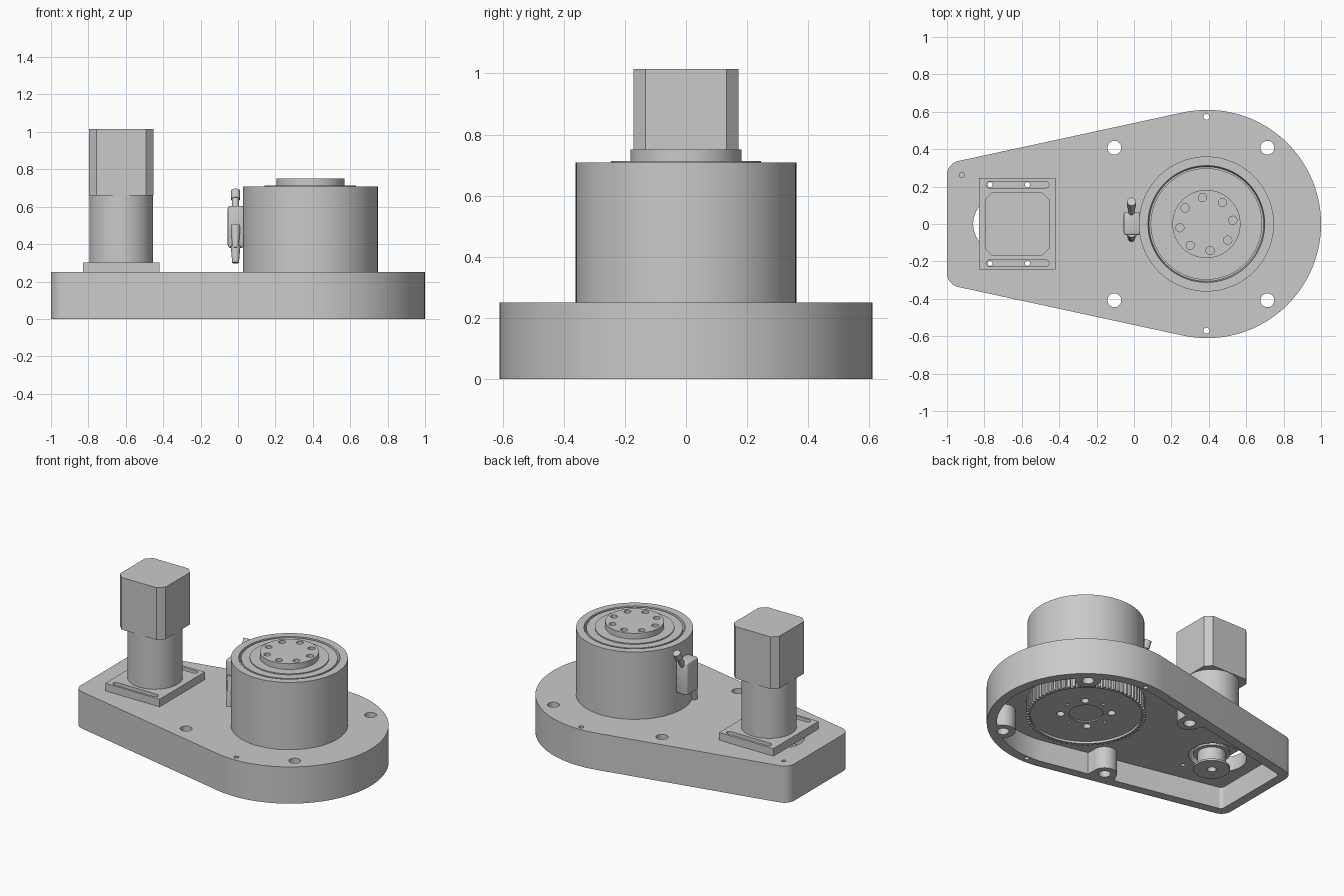
import bpy, bmesh
from math import sin, cos, pi, radians, atan2
from mathutils import Vector

if "Cube" in bpy.data.objects:
    bpy.data.objects.remove(bpy.data.objects["Cube"])

grey = bpy.data.materials.new("machined_grey")
grey.use_nodes = True
GREY = (0.59, 0.59, 0.59, 1)
grey.diffuse_color = GREY
grey.node_tree.nodes["Principled BSDF"].inputs["Base Color"].default_value = GREY

DRUM_X, MOTOR_X = 0.387, -0.625
TOP, CEILING = 0.25, 0.15
TAPER = radians(102.2)


def activate(ob):
    bpy.ops.object.select_all(action="DESELECT")
    ob.select_set(True)
    bpy.context.view_layer.objects.active = ob


def finish(name, bm):
    bmesh.ops.recalc_face_normals(bm, faces=bm.faces[:])
    mesh = bpy.data.meshes.new(name)
    bm.to_mesh(mesh)
    bm.free()
    mesh.materials.append(grey)
    ob = bpy.data.objects.new(name, mesh)
    bpy.context.collection.objects.link(ob)
    return ob


def arc(cx, cy, r, a0, a1, n):
    return [(cx + r * cos(a0 + (a1 - a0) * i / n), cy + r * sin(a0 + (a1 - a0) * i / n))
            for i in range(n + 1)]


def prism(name, outline, z0, z1):
    bm = bmesh.new()
    face = bm.faces.new([bm.verts.new((x, y, z0)) for x, y in outline])
    new = bmesh.ops.extrude_face_region(bm, geom=[face])["geom"]
    bmesh.ops.translate(bm, vec=(0, 0, z1 - z0),
                        verts=[v for v in new if isinstance(v, bmesh.types.BMVert)])
    return finish(name, bm)


def disc(name, x, y, r, z0, z1, n=32):
    return prism(name, arc(x, y, r, 0, 2 * pi, n)[:-1], z0, z1)


def lathe(name, x, profile, n=96):
    bm = bmesh.new()
    verts = [bm.verts.new((x + r, 0, z)) for r, z in profile]
    edges = [bm.edges.new(pair) for pair in zip(verts, verts[1:])]
    bmesh.ops.spin(bm, geom=verts + edges, cent=(x, 0, 0), axis=(0, 0, 1),
                   angle=2 * pi, steps=n, use_duplicate=False)
    bmesh.ops.remove_doubles(bm, verts=bm.verts[:], dist=1e-5)
    return finish(name, bm)


def rod(name, p, q, r, r2):
    p, q = Vector(p), Vector(q)
    bm = bmesh.new()
    bmesh.ops.create_cone(bm, cap_ends=True, segments=24, radius1=r, radius2=r2,
                          depth=(q - p).length)
    turn = (q - p).to_track_quat("Z", "Y").to_matrix()
    bmesh.ops.rotate(bm, verts=bm.verts[:], cent=(0, 0, 0), matrix=turn)
    bmesh.ops.translate(bm, verts=bm.verts[:], vec=(p + q) / 2)
    return finish(name, bm)


def block(name, x0, x1, y0, y1, z0, z1, bevel=0.0):
    ob = prism(name, [(x0, y0), (x1, y0), (x1, y1), (x0, y1)], z0, z1)
    if bevel:
        mod = ob.modifiers.new("round", "BEVEL")
        mod.width, mod.segments = bevel, 3
        activate(ob)
        bpy.ops.object.modifier_apply(modifier=mod.name)
    return ob


def cut(ob, *cutters):
    for cutter in cutters:
        mod = ob.modifiers.new("cut", "BOOLEAN")
        mod.operation, mod.solver, mod.object = "DIFFERENCE", "EXACT", cutter
        activate(ob)
        bpy.ops.object.modifier_apply(modifier=mod.name)
        bpy.data.objects.remove(cutter)


def capsule(x0, x1, y, r):
    return arc(x1, y, r, -pi / 2, pi / 2, 20) + arc(x0, y, r, pi / 2, 3 * pi / 2, 20)


def teardrop(inset):
    """Round end on the right, tapered sides, filleted left end."""
    big, cx, left = 0.61 - inset, 0.39, -1 + inset
    fillet = max(0.075 - inset, 0.03)
    fx = left + fillet
    fy = (big - fillet - (fx - cx) * cos(TAPER)) / sin(TAPER)
    upper = arc(cx, 0, big, 0, TAPER, 48) + arc(fx, fy, fillet, TAPER, pi, 8)
    return upper + [(x, -y) for x, y in reversed(upper[1:])]


def boss(x, y, r=0.078):
    """Round toward the cavity, flaring outward into the wall."""
    side = 1 if y > 0 else -1
    a = side * TAPER if x < DRUM_X else atan2(y, x - DRUM_X)
    flare = [(x + 0.1 * cos(a) - w * sin(a), y + 0.1 * sin(a) + w * cos(a))
             for w in (-0.11, 0.11)]
    return prism("boss", arc(x, y, r, a + pi / 2, a + 3 * pi / 2, 20) + flare, -0.2, 0.3)


# Housing: hollow below, with four bolt bosses blended into the wall
bolts = [(x, y) for x in (-0.105, 0.713) for y in (-0.408, 0.408)]
cavity = prism("cavity", teardrop(0.062), -0.1, CEILING)
cut(cavity, *[boss(x, y) for x, y in bolts])
housing = prism("housing", teardrop(0), 0, TOP)
cut(housing, cavity)
cut(housing, *[disc("bolt_hole", x, y, 0.037, -0.1, 0.4) for x, y in bolts])
cut(housing, *[disc("pin_hole", x, y, 0.016, -0.1, 0.4, 16)
               for x, y in ((0.387, 0.573), (0.387, -0.57))])
cut(housing, disc("blind_hole", -0.92, 0.263, 0.014, 0.2, 0.4, 16))
cut(housing, prism("motor_opening", capsule(-0.71, -0.635, 0, 0.15), 0.1, 0.4))
cut(housing, *[disc("screw_hole", x, y, 0.014, 0.1, 0.4, 16)
               for x in (-0.77, -0.57) for y in (-0.21, 0.21)])

# Output drum with a seal groove, raised ring and drilled flange
drum = lathe("output_drum", DRUM_X, [
    (0, TOP), (0.361, TOP), (0.361, 0.708), (0.312, 0.708), (0.306, 0.66), (0.298, 0.66),
    (0.298, 0.706), (0.245, 0.706), (0.245, 0.713), (0.182, 0.713), (0.182, 0.752), (0, 0.752)])
for i in range(8):
    a = radians(8) + i * pi / 4
    cut(drum, disc("flange_hole", DRUM_X + 0.143 * cos(a), 0.143 * sin(a), 0.022, 0.72, 0.8, 20))

# Large toothed pulley under the drum, with a recessed drilled face
TEETH = 72
tooth_ring = []
for i in range(TEETH):
    for part, r in ((0, 0.353), (0.35, 0.353), (0.45, 0.37), (0.9, 0.37)):
        a = 2 * pi * (i + part) / TEETH
        tooth_ring.append((DRUM_X + r * cos(a), r * sin(a)))
pulley = prism("large_pulley", tooth_ring, 0.053, 0.16)
cut(pulley, disc("face_recess", DRUM_X, 0, 0.345, 0, 0.068, 96),
    disc("centre_recess", DRUM_X, 0, 0.105, 0, 0.076, 48))
for i in range(8):
    a = radians(48) + i * pi / 4
    cut(pulley, disc("pulley_hole", DRUM_X + 0.157 * cos(a), 0.157 * sin(a),
                     0.01 if i % 2 else 0.025, 0, 0.1, 20))

# Motor mounting plate with two adjustment slots
plate = block("motor_plate", -0.83, -0.421, -0.242, 0.245, TOP, 0.302)
cut(plate, *[prism("slot", capsule(-0.772, -0.472, y, 0.018), 0.2, 0.4) for y in (-0.21, 0.21)])

# Gearbox and chamfered square motor
disc("gearbox", MOTOR_X, 0, 0.17, 0.302, 0.665, 64)
h, c = 0.172, 0.132
corners = [(h, -c), (h, c), (c, h), (-c, h), (-h, c), (-h, -c), (-c, -h), (c, -h)]
prism("motor", [(MOTOR_X + x, y) for x, y in corners], 0.66, 1.015)

# Small flanged pulley on the motor shaft
small = lathe("small_pulley", MOTOR_X, [
    (0, 0.045), (0.114, 0.045), (0.114, 0.058), (0.088, 0.058), (0.088, 0.155),
    (0.114, 0.155), (0.114, 0.168), (0.09, 0.168), (0.09, 0.252), (0, 0.252)], 48)
cut(small, disc("shaft_bore", MOTOR_X, 0, 0.028, 0, 0.08))

# Cable connector on the side of the drum, with angled plugs
block("connector_body", -0.055, 0.033, -0.06, 0.065, 0.38, 0.605, 0.015)
rod("connector_upper_plug", (-0.013, 0.05, 0.575), (-0.013, 0.1, 0.655), 0.018, 0.018)
rod("connector_upper_cap", (-0.013, 0.095, 0.64), (-0.013, 0.12, 0.685), 0.024, 0.024)
rod("connector_lower_plug", (-0.013, -0.045, 0.5), (-0.013, -0.075, 0.38), 0.027, 0.016)
rod("connector_lower_cap", (-0.013, -0.06, 0.39), (-0.013, -0.078, 0.3), 0.026, 0.018)

# Smooth the round surfaces and keep edges crisp
for ob in bpy.context.collection.objects:
    if ob.type == "MESH" and grey.name in ob.data.materials:
        activate(ob)
        bpy.ops.object.shade_smooth_by_angle(angle=radians(25))
